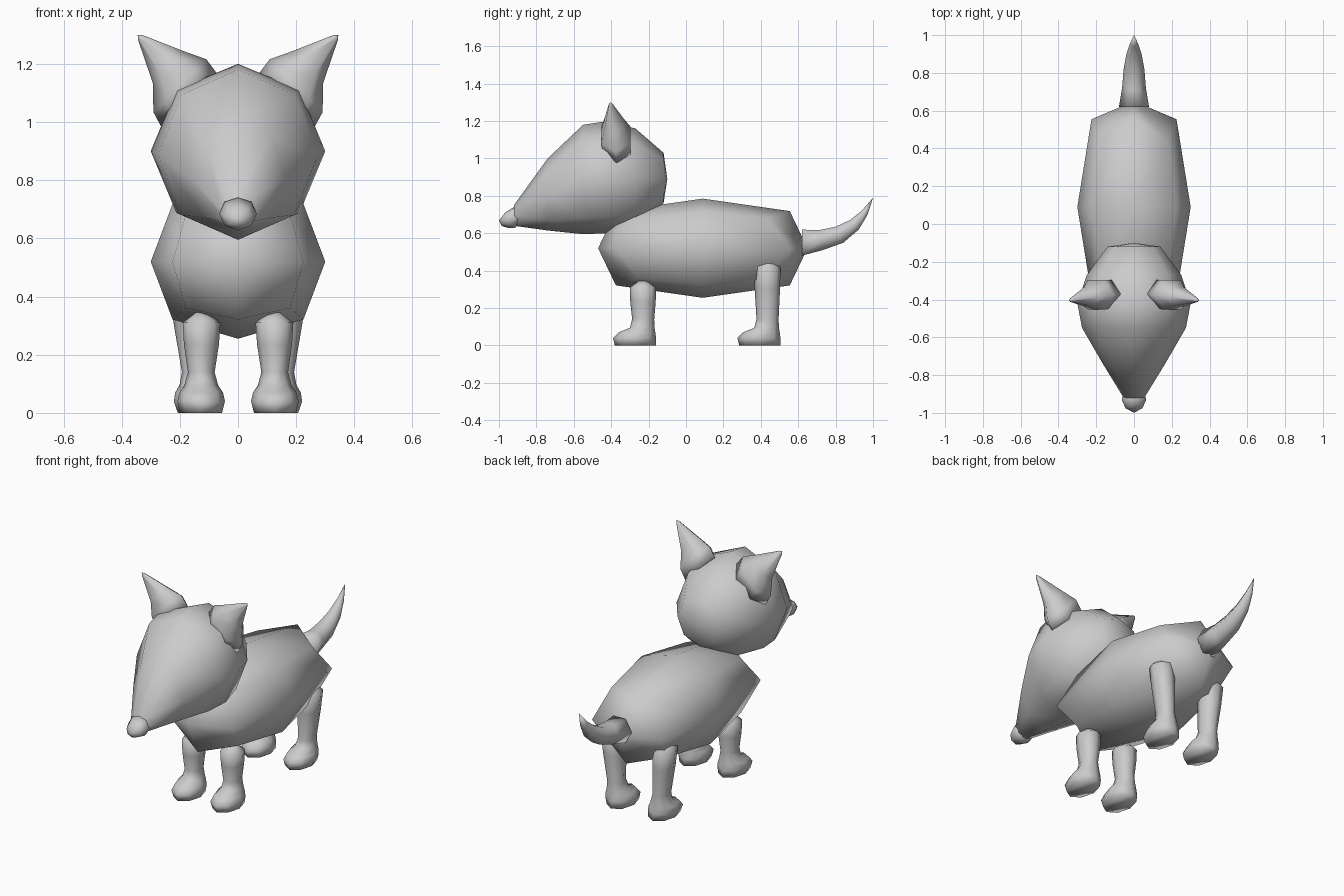
import bpy, bmesh, math
from mathutils import Vector

if "Cube" in bpy.data.objects:
    bpy.data.objects.remove(bpy.data.objects["Cube"], do_unlink=True)

GREY = (0.6, 0.6, 0.6, 1)
mat = bpy.data.materials.new("plain grey")
mat.use_nodes = True
mat.diffuse_color = GREY
mat.node_tree.nodes["Principled BSDF"].inputs["Base Color"].default_value = GREY


def finish(bm, name):
    bmesh.ops.recalc_face_normals(bm, faces=bm.faces)
    for f in bm.faces:
        f.smooth = True
    mesh = bpy.data.meshes.new(name)
    bm.to_mesh(mesh)
    bm.free()
    mesh.materials.append(mat)
    obj = bpy.data.objects.new(name, mesh)
    bpy.context.collection.objects.link(obj)
    return obj


def ring(centre, u, v, sides=8):
    """Ellipse of points around centre with half axes u and v."""
    c, u, v = Vector(centre), Vector(u), Vector(v)
    angles = [2 * math.pi * i / sides for i in range(sides)]
    return [c + u * math.cos(a) + v * math.sin(a) for a in angles]


def loft(name, rings, start=None, end=None, mirror=False):
    """Skin rings of points; each end closes to a point or a flat cap."""
    bm = bmesh.new()
    rows = [[bm.verts.new((-p.x if mirror else p.x, p.y, p.z)) for p in r] for r in rings]
    n = len(rows[0])
    for a, b in zip(rows, rows[1:]):
        for i in range(n):
            j = (i + 1) % n
            bm.faces.new((a[i], a[j], b[j], b[i]))
    for row, tip in ((rows[0], start), (rows[-1], end)):
        if tip is None:
            bm.faces.new(row)
        else:
            t = bm.verts.new((-tip[0] if mirror else tip[0], tip[1], tip[2]))
            for i in range(n):
                bm.faces.new((row[i], row[(i + 1) % n], t))
    return finish(bm, name)


# Body: a once-divided box pulled into a rounded form
bm = bmesh.new()
bmesh.ops.create_cube(bm, size=2)
bmesh.ops.subdivide_edges(bm, edges=bm.edges[:], cuts=1, use_grid_fill=True)
for v in bm.verts:
    axes = sum(abs(c) > 0.5 for c in v.co)
    cross = (1, 0.75, 0.6)[axes - 1]
    length = (1, 0.83, 0.62)[axes - 1]
    v.co = (v.co.x * cross * 0.3, 0.09 + v.co.y * length * 0.56,
            0.52 + v.co.z * cross * 0.265)
finish(bm, "body")

# Head: y, bottom, top, half width
head = []
for y, low, high, w in ((-0.12, 0.76, 1.03, 0.14), (-0.27, 0.62, 1.16, 0.25),
                        (-0.42, 0.6, 1.2, 0.3), (-0.55, 0.595, 1.18, 0.275),
                        (-0.74, 0.615, 1.0, 0.165), (-0.92, 0.64, 0.75, 0.055)):
    head.append(ring((0, y, (low + high) / 2), (w, 0, 0), (0, 0, (high - low) / 2)))
loft("head", head, start=(0, -0.1, 0.89))

# Nose
nose = [ring((0, y, z), (w, 0, 0), (0, 0.25 * h, h))
        for y, z, w, h in ((-0.9, 0.675, 0.055, 0.045), (-0.93, 0.685, 0.065, 0.058),
                           (-0.975, 0.675, 0.045, 0.037))]
loft("nose", nose, start=(0, -0.88, 0.675), end=(0, -1, 0.668))

# Tail: y, z, radius, slope
tail = []
for y, z, r, slope in ((0.62, 0.55, 0.08, 0), (0.72, 0.563, 0.063, 0.15),
                       (0.82, 0.592, 0.055, 0.45), (0.9, 0.645, 0.04, 0.75),
                       (0.955, 0.71, 0.022, 1)):
    tail.append(ring((0, y, z), (r, 0, 0),
                     (0, -r * math.sin(slope), r * math.cos(slope)), 6))
loft("tail", tail, end=(0, 1, 0.79))

# Leg sections: height, front reach, back reach, half width
FOOT = ((0, 0.15, 0.07, 0.072), (0.04, 0.16, 0.07, 0.082), (0.07, 0.13, 0.066, 0.075),
        (0.095, 0.07, 0.062, 0.058), (0.14, 0.058, 0.06, 0.046))

for mirror, side in ((False, "left"), (True, "right")):
    for part, foot_x, top_x, y, top in (("front", 0.127, 0.125, -0.23, 0.36),
                                        ("back", 0.135, 0.175, 0.435, 0.47)):
        shank = ((top * 0.65, 0.068, 0.068, 0.06), (top - 0.05, 0.07, 0.07, 0.065))
        rings = []
        for z, front, back, w in FOOT + shank:
            x = foot_x + (top_x - foot_x) * z / top
            rings.append(ring((x, y + (back - front) / 2, z), (w, 0, 0),
                              (0, (front + back) / 2, 0)))
        loft(f"{part}_leg_{side}", rings, end=(top_x, y, top), mirror=mirror)

    # Ear: splayed outward, pinched towards the tip
    out = Vector((0.7, 0, -0.7))
    ear = [ring(c, out * a, (0, b, 0), 6)
           for c, a, b in (((0.165, -0.37, 1.07), 0.135, 0.085),
                           ((0.2, -0.375, 1.125), 0.13, 0.09),
                           ((0.238, -0.385, 1.188), 0.078, 0.058),
                           ((0.335, -0.403, 1.29), 0.012, 0.01))]
    loft(f"ear_{side}", ear, end=(0.345, -0.405, 1.3), mirror=mirror)
